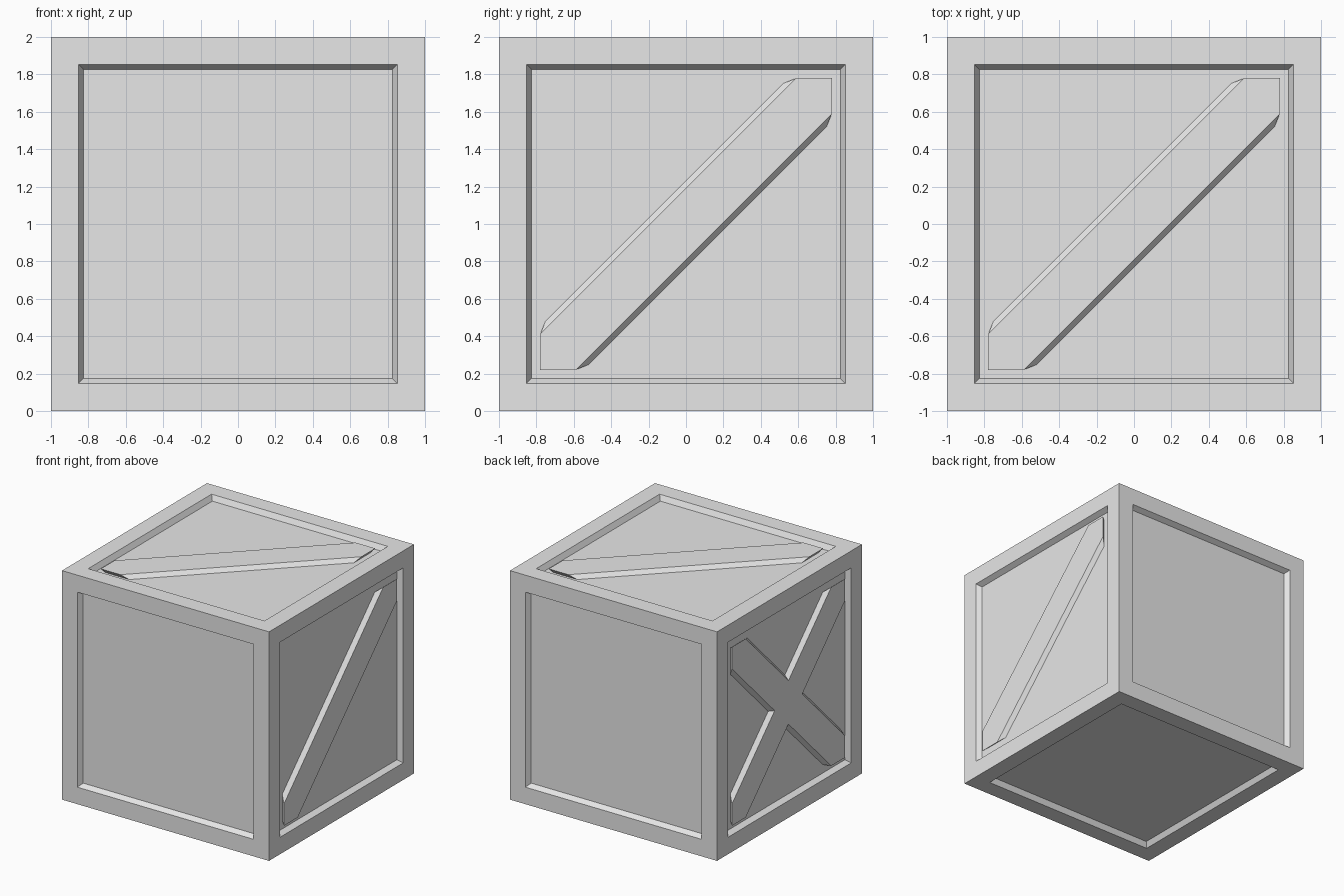
import bpy
import bmesh
from math import radians
from mathutils import Matrix, Vector

if "Cube" in bpy.data.objects:
    bpy.data.objects.remove(bpy.data.objects["Cube"], do_unlink=True)

RECESS = 0.045      # depth of the panels below the frame
PLANK_GAP = 0.01    # depth of the plank tops below the frame

grey = bpy.data.materials.new("plain_grey")
grey.use_nodes = True
grey.diffuse_color = (0.8, 0.8, 0.8, 1)
grey.node_tree.nodes["Principled BSDF"].inputs["Base Color"].default_value = (0.8, 0.8, 0.8, 1)


def add_object(name, bm, matrix=Matrix()):
    bmesh.ops.recalc_face_normals(bm, faces=bm.faces)
    mesh = bpy.data.meshes.new(name)
    bm.to_mesh(mesh)
    bm.free()
    mesh.materials.append(grey)
    obj = bpy.data.objects.new(name, mesh)
    obj.matrix_world = matrix
    bpy.context.collection.objects.link(obj)
    return obj


def brace_outline(s, b, crossed):
    """Diagonal plank, or a cross of two, trimmed to a square of half size s."""
    arm = [Vector((s, s - b)), Vector((s, s)), Vector((s - b, s))]
    if crossed:
        arm.insert(0, Vector((b, 0)))
    step = 90 if crossed else 180
    return [Matrix.Rotation(radians(a), 2) @ p for a in range(0, 360, step) for p in arm]


def add_brace(name, u, v, crossed=False):
    """Bevelled brace on the side spanned by the directions u and v."""
    bm = bmesh.new()
    rings = []
    for s, b, z in ((0.753, 0.23, 1 - RECESS), (0.78, 0.19, 1 - PLANK_GAP)):
        rings.append([bm.verts.new((*p, z)) for p in brace_outline(s, b, crossed)])
    low, top = rings
    bm.faces.new(top)
    bm.faces.new(low[::-1])
    for i in range(len(low)):
        bm.faces.new((low[i - 1], low[i], top[i], top[i - 1]))
    u, v = Vector(u), Vector(v)
    turn = Matrix((u, v, u.cross(v))).transposed().to_4x4()
    add_object(name, bm, Matrix.Translation((0, 0, 1)) @ turn)


# Crate body: cube with a bevelled recessed panel on every side
body = bmesh.new()
bmesh.ops.create_cube(body, size=2)
panels = body.faces[:]
bmesh.ops.inset_individual(body, faces=panels, thickness=0.21)
bmesh.ops.inset_individual(body, faces=panels, thickness=0.035, depth=-RECESS)
add_object("crate_body", body, Matrix.Translation((0, 0, 1)))

# Braces: single diagonals on the top and one side, a cross on the other side
add_brace("top_brace", (1, 0, 0), (0, 1, 0))
add_brace("left_brace", (0, 1, 0), (0, 0, 1))
add_brace("right_cross_brace", (0, -1, 0), (0, 0, 1), crossed=True)
